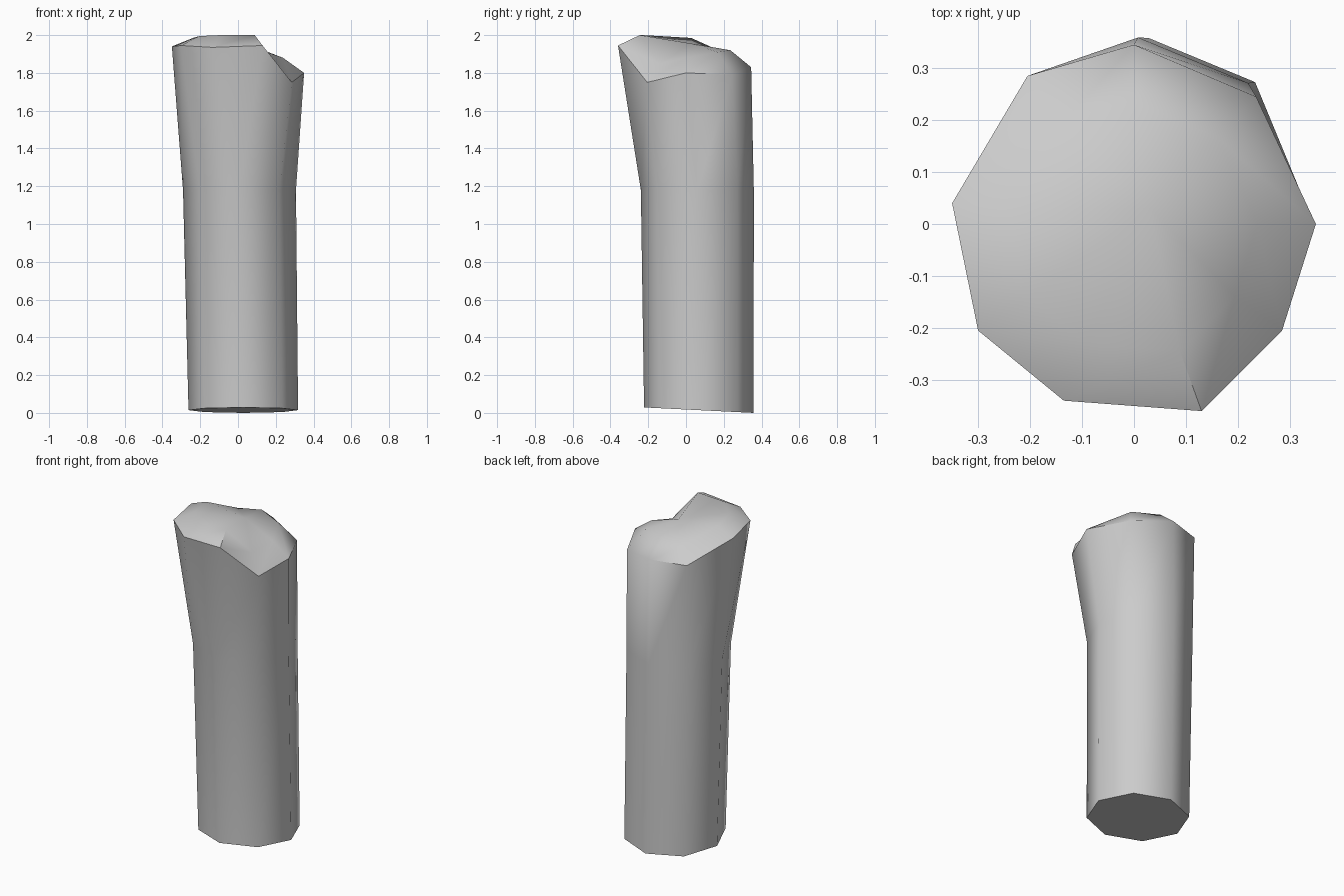
import bpy, bmesh, math

cube = bpy.data.objects.get("Cube")
if cube:
    bpy.data.objects.remove(cube, do_unlink=True)

grey = bpy.data.materials.new("stone_grey")
grey.use_nodes = True
colour = (0.6, 0.6, 0.6, 1)
grey.diffuse_color = colour
grey.node_tree.nodes["Principled BSDF"].inputs["Base Color"].default_value = colour

# Broken rim and the uneven mound inside it, counter-clockwise from the left side
rim = [(.35, 0, 1.8), (.235, .245, 1.79), (0, .345, 1.83), (-.205, .285, 1.825),
       (-.35, .04, 1.94), (-.3, -.205, 1.945), (-.135, -.34, 1.935),
       (.13, -.36, 1.945), (.285, -.205, 1.75)]
mound_heights = [1.88, 1.91, 1.92, 1.91, 1.985, 1.995, 2, 2, 1.85]
mound = [(x * .68, y * .68, z) for (x, y, _), z in zip(rim, mound_heights)]

# Eight-sided shaft; its front corner is doubled so it can fork at the rim
STEPS = [0, 1, 2, 3, 4, 5, 6, 6, 7]


def shaft_ring(cx, cy, radius, z, tilt=0):
    ring = []
    for step in STEPS:
        a = step * math.pi / 4
        y = cy + radius * math.sin(a)
        ring.append((cx + radius * math.cos(a), y, z - tilt * (y - cy)))
    return ring


rings = [shaft_ring(.028, .068, .29, .0145, .05),
         shaft_ring(.008, .06, .299, 1.18), rim, mound]

bm = bmesh.new()
loops = [[bm.verts.new(p) for p in ring] for ring in rings]
count = len(STEPS)
for low, high in zip(loops, loops[1:]):
    for i in range(count):
        j = (i + 1) % count
        bm.faces.new((low[i], low[j], high[j], high[i]))
bm.faces.new(loops[0][::-1])

# Low saddle in the middle of the broken end
middle = bm.verts.new((.03, .03, 1.955))
for i in range(count):
    bm.faces.new((loops[-1][i], loops[-1][(i + 1) % count], middle))

bmesh.ops.remove_doubles(bm, verts=bm.verts, dist=.0005)
bmesh.ops.recalc_face_normals(bm, faces=bm.faces)

mesh = bpy.data.meshes.new("broken_column")
bm.to_mesh(mesh)
bm.free()
mesh.materials.append(grey)
column = bpy.data.objects.new("broken_column", mesh)
bpy.context.scene.collection.objects.link(column)
bpy.context.view_layer.objects.active = column
column.select_set(True)
bpy.ops.object.shade_smooth_by_angle(angle=math.radians(46))
